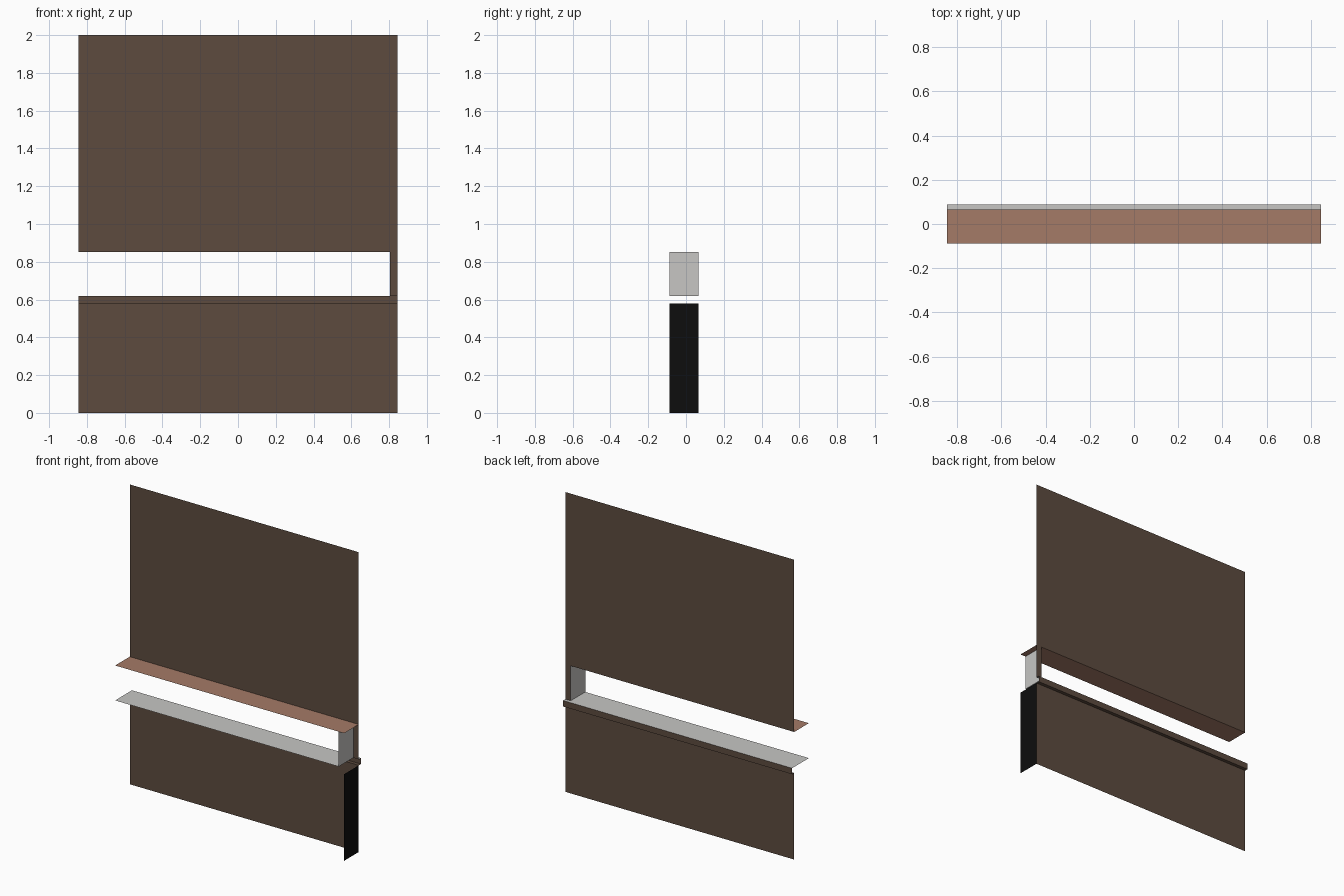
import bpy

if "Cube" in bpy.data.objects:
    bpy.data.objects.remove(bpy.data.objects["Cube"], do_unlink=True)


def material(name, rgb):
    m = bpy.data.materials.new(name)
    m.use_nodes = True
    m.diffuse_color = (*rgb, 1)
    bsdf = m.node_tree.nodes["Principled BSDF"]
    bsdf.inputs["Base Color"].default_value = (*rgb, 1)
    bsdf.inputs["Roughness"].default_value = 0.8
    return m


DARK_BROWN = material("dark_brown", (0.110, 0.071, 0.049))
CLAY = material("clay_brown", (0.375, 0.196, 0.136))
GREY = material("light_grey", (0.570, 0.565, 0.552))
BLACK = material("black", (0.004, 0.004, 0.004))

# Key planes
X = 0.845                            # half width
JAMB = 0.805                         # side of the opening
FRONT, WALL, NOSE = -0.088, 0.066, 0.089
LEDGE, SILL, HEAD, TOP = 0.578, 0.618, 0.851, 2.0


def panel(name, mat, x, y, z):
    """Flat rectangle; the axis given as a single number is its normal."""
    if not isinstance(x, tuple):
        pts = [(x, y[0], z[0]), (x, y[1], z[0]), (x, y[1], z[1]), (x, y[0], z[1])]
    elif not isinstance(y, tuple):
        pts = [(x[0], y, z[0]), (x[1], y, z[0]), (x[1], y, z[1]), (x[0], y, z[1])]
    else:
        pts = [(x[0], y[0], z), (x[1], y[0], z), (x[1], y[1], z), (x[0], y[1], z)]
    mesh = bpy.data.meshes.new(name)
    mesh.from_pydata(pts, [], [(0, 1, 2, 3)])
    mesh.materials.append(mat)
    obj = bpy.data.objects.new(name, mesh)
    bpy.context.collection.objects.link(obj)
    return obj


# Wall sheets around the opening
panel("upper_wall", DARK_BROWN, (-X, X), WALL, (HEAD, TOP))
panel("lower_wall", DARK_BROWN, (-X, X), WALL, (0, LEDGE))
panel("side_wall", DARK_BROWN, (JAMB, X), WALL, (SILL, HEAD))

# Protruding ledge under the sill
panel("ledge_face", DARK_BROWN, (-X, X), NOSE, (LEDGE, SILL))
panel("ledge_underside", DARK_BROWN, (-X, X), (WALL, NOSE), LEDGE)

# Opening linings
panel("head_lining", CLAY, (-X, X), (FRONT, WALL), HEAD)
panel("sill", GREY, (-X, JAMB), (FRONT, WALL), SILL)
panel("sill_nosing", GREY, (-X, X), (WALL, NOSE), SILL)
panel("jamb", GREY, JAMB, (FRONT, WALL), (SILL, HEAD))

# Return panel at the lower end of the wall
panel("end_panel", BLACK, X, (FRONT, WALL), (0, LEDGE))
